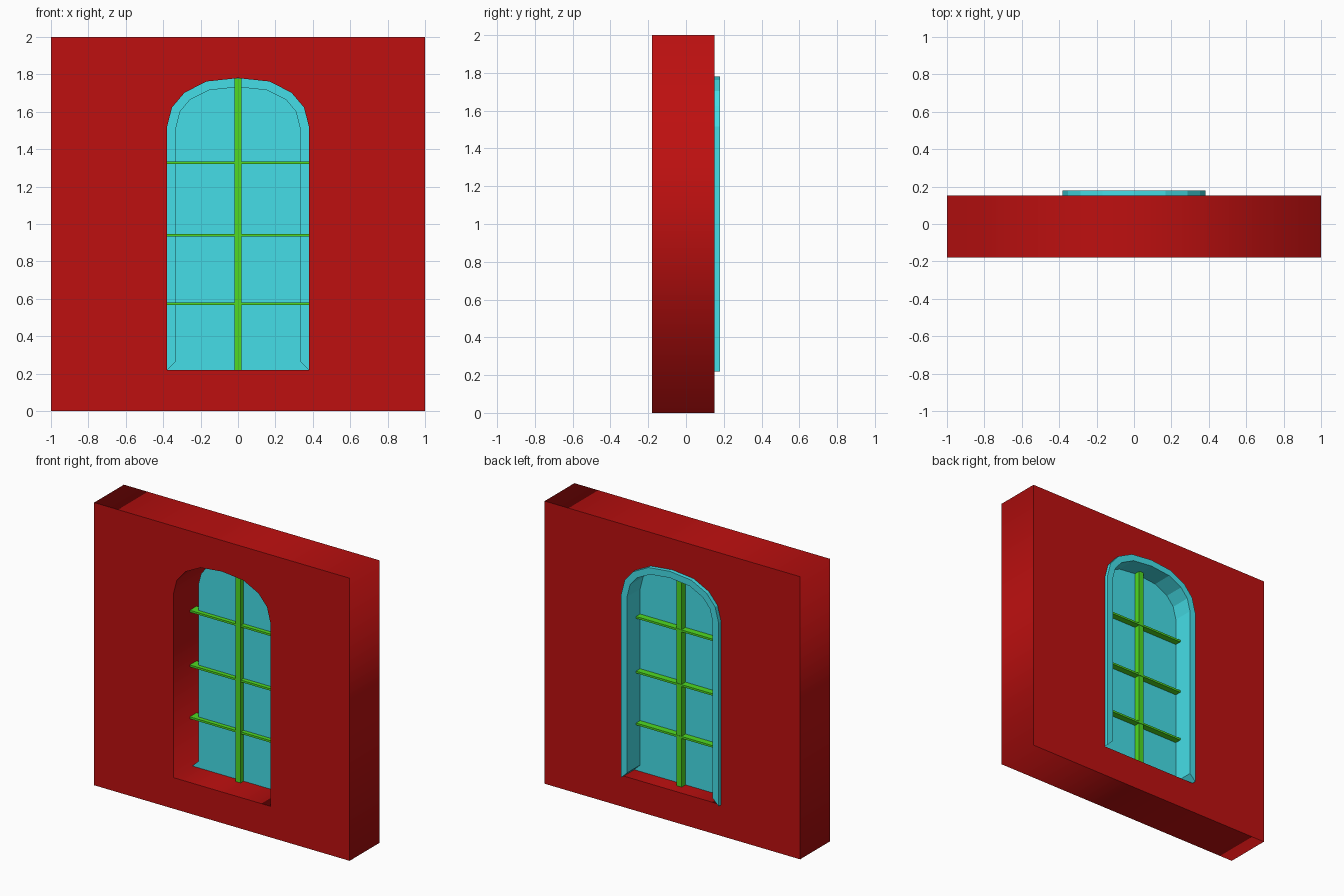
import bpy, bmesh
from mathutils import Vector

if "Cube" in bpy.data.objects:
    bpy.data.objects.remove(bpy.data.objects["Cube"])

Y_FRONT, Y_WALL, Y_BACK = -0.18, 0.152, 0.18
Y_PANE = 0.034


def material(name, rgb):
    m = bpy.data.materials.new(name)
    m.diffuse_color = (*rgb, 1)
    m.use_nodes = True
    m.node_tree.nodes["Principled BSDF"].inputs["Base Color"].default_value = m.diffuse_color
    return m


RED = material("red_wall", (0.51, 0.005, 0.005))
TEAL = material("teal_glass", (0.06, 0.73, 0.80))
GREEN = material("green_bar", (0.08, 0.70, 0.016))


def add_object(name, bm, mat):
    mesh = bpy.data.meshes.new(name)
    bm.to_mesh(mesh)
    bm.free()
    mesh.materials.append(mat)
    ob = bpy.data.objects.new(name, mesh)
    bpy.context.collection.objects.link(ob)
    return ob


def box(name, lo, hi, mat):
    bm = bmesh.new()
    bmesh.ops.create_cube(bm, size=1)
    for v in bm.verts:
        v.co = [l + (c + 0.5) * (h - l) for c, l, h in zip(v.co, lo, hi)]
    return add_object(name, bm, mat)


def offset(points, d):
    """Inset a counter-clockwise closed outline by d with mitred corners."""
    out = []
    for i, p in enumerate(points):
        a = (p - points[i - 1]).normalized()
        b = (points[(i + 1) % len(points)] - p).normalized()
        na, nb = Vector((-a.y, a.x)), Vector((-b.y, b.x))
        out.append(p + (na + nb) * d / (1 + na.dot(nb)))
    return out


# Arched opening outline (x, z), from bottom right over the top to bottom left
half = [(0.38, 0.22), (0.38, 1.517), (0.353, 1.623), (0.286, 1.702), (0.168, 1.762)]
opening = [Vector(p) for p in half + [(0, 1.78)] + [(-x, z) for x, z in reversed(half)]]
inner = offset(opening, 0.045)

# Wall: square slab with the arched hole cut through
curve = bpy.data.curves.new("wall", 'CURVE')
curve.dimensions = '2D'
curve.fill_mode = 'BOTH'
curve.extrude = (Y_WALL - Y_FRONT) / 2
for pts in ([(-1, 0), (1, 0), (1, 2), (-1, 2)], opening):
    spline = curve.splines.new('POLY')
    spline.points.add(len(pts) - 1)
    for sp, p in zip(spline.points, pts):
        sp.co = (p[0], p[1], 0, 1)
    spline.use_cyclic_u = True
curve.materials.append(RED)
wall = bpy.data.objects.new("wall", curve)
wall.rotation_euler.x = 1.5707963
wall.location.y = (Y_WALL + Y_FRONT) / 2
bpy.context.collection.objects.link(wall)
bpy.context.view_layer.objects.active = wall
wall.select_set(True)
bpy.ops.object.convert(target='MESH')
wall = bpy.context.view_layer.objects.active
wall.data.shade_flat()

# Window casing: open-fronted channel (outer wall, back rim, inner wall) and pane
outer = offset(opening, -0.001)
outer[0].y = outer[-1].y = 0.22
bm = bmesh.new()


def row(points, y):
    return [bm.verts.new((p.x, y, p.y)) for p in points]


def strip(a, b):
    for i in range(len(a) - 1):
        bm.faces.new((a[i], a[i + 1], b[i + 1], b[i]))


# The inner outline runs back to the outer bottom corners as a mitre
outer_front, outer_back = row(outer, Y_PANE), row(outer, Y_BACK)
inner_back = [outer_back[0]] + row(inner, Y_BACK) + [outer_back[-1]]
pane = [outer_front[0]] + row(inner, Y_PANE) + [outer_front[-1]]
strip(outer_front, outer_back)
strip(outer_back, inner_back[1:-1])
strip(inner_back, pane)
bm.faces.new(pane)
add_object("window_casing", bm, TEAL)

# Glazing bars
box("vertical_bar", (-0.02, 0.0, 0.22), (0.02, 0.077, 1.778), GREEN)
for z in (0.573, 0.94, 1.327):
    box("horizontal_bar", (-0.38, 0.004, z - 0.007), (0.38, 0.08, z + 0.007), GREEN)
